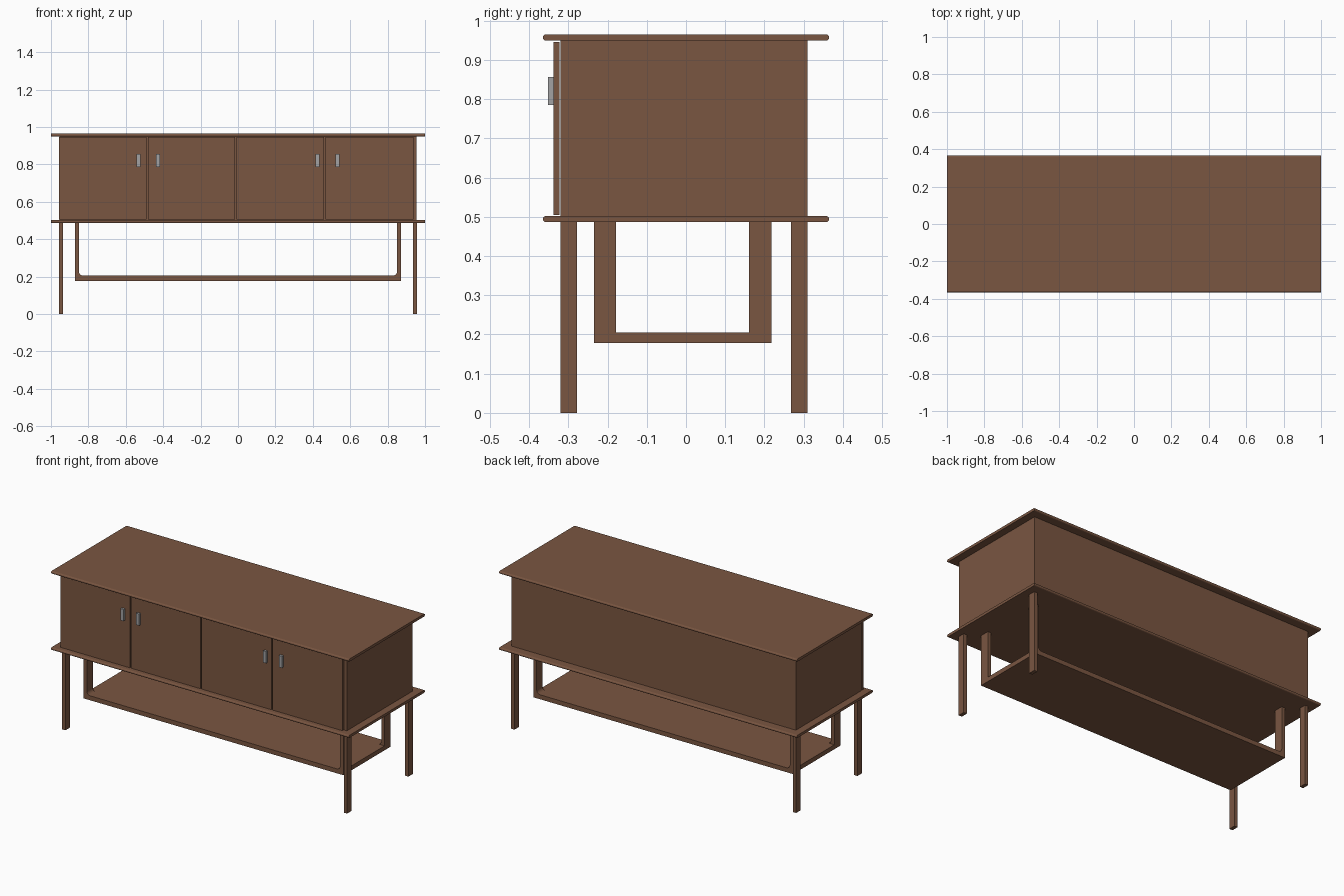
import bpy, math

if "Cube" in bpy.data.objects:
    bpy.data.objects.remove(bpy.data.objects["Cube"])


def material(name, rgb):
    m = bpy.data.materials.new(name)
    m.diffuse_color = (*rgb, 1)
    m.use_nodes = True
    m.node_tree.nodes["Principled BSDF"].inputs["Base Color"].default_value = m.diffuse_color
    return m


wood = material("walnut_wood", (0.195, 0.093, 0.053))
metal = material("grey_metal", (0.36, 0.36, 0.37))


def extrude(name, pts, axis, a, b, mat):
    """Extrude a closed 2D outline along x (outline y,z) or y (outline x,z)."""
    def place(p, t):
        return (t, p[0], p[1]) if axis == "x" else (p[0], t, p[1])
    n = len(pts)
    verts = [place(p, a) for p in pts] + [place(p, b) for p in pts]
    faces = [tuple(range(n)), tuple(range(2 * n - 1, n - 1, -1))]
    faces += [(i, i + n, (i + 1) % n + n, (i + 1) % n) for i in range(n)]
    if axis == "x":
        faces = [f[::-1] for f in faces]
    me = bpy.data.meshes.new(name)
    me.from_pydata(verts, [], faces)
    me.materials.append(mat)
    ob = bpy.data.objects.new(name, me)
    bpy.context.collection.objects.link(ob)
    # consistent outward normals
    import bmesh
    bm = bmesh.new()
    bm.from_mesh(me)
    bmesh.ops.recalc_face_normals(bm, faces=bm.faces)
    bm.to_mesh(me)
    bm.free()
    return ob


def box(name, x0, x1, y0, y1, z0, z1, mat=wood):
    return extrude(name, [(x0, z0), (x1, z0), (x1, z1), (x0, z1)], "y", y0, y1, mat)


# Top and bottom boards with rounded front and back edges
def board(name, z0, z1, half=0.365, steps=6):
    r, zc = (z1 - z0) / 2, (z0 + z1) / 2
    pts = []
    for side in (1, -1):
        for i in range(steps + 1):
            t = -math.pi / 2 + math.pi * i / steps
            pts.append((side * (half - r + r * math.cos(t)), zc + side * r * math.sin(t)))
    extrude(name, pts, "x", -1, 1, wood)


board("top_board", 0.949, 0.965)
board("bottom_board", 0.486, 0.502)

# Cabinet body
box("cabinet_body", -0.955, 0.955, -0.32, 0.31, 0.50, 0.951)

# Four doors with narrow gaps
for i, (x0, x1) in enumerate([(-0.957, -0.489), (-0.481, -0.015),
                              (-0.007, 0.461), (0.469, 0.937)]):
    box(f"door_{i + 1}", x0, x1, -0.338, -0.323, 0.505, 0.946)

# Handles
for i, x in enumerate([-0.533, -0.428, 0.425, 0.531]):
    box(f"handle_{i + 1}", x - 0.0105, x + 0.0105, -0.352, -0.337, 0.785, 0.856, metal)

# Legs
for sx in (-1, 1):
    for y0, y1, row in ((-0.32, -0.278, "front"), (0.268, 0.31, "back")):
        a, b = sorted((sx * 0.935, sx * 0.957))
        box(f"{row}_leg_{'left' if sx < 0 else 'right'}", a, b, y0, y1, 0, 0.49)

# Hanging shelf and its hangers, filleted on the inside
box("hanging_shelf", -0.872, 0.872, -0.235, 0.218, 0.178, 0.205)
R = 0.022
for sx in (-1, 1):
    for y0, y1, row in ((-0.235, -0.178, "front"), (0.161, 0.218, "back")):
        pts = [(0.872, 0.204), (0.872, 0.49), (0.85, 0.49)]
        for i in range(7):
            t = math.pi / 2 * i / 6
            pts.append((0.85 - R + R * math.cos(t), 0.205 + R - R * math.sin(t)))
        pts.append((0.85 - R, 0.204))
        extrude(f"{row}_hanger_{'left' if sx < 0 else 'right'}",
                [(sx * x, z) for x, z in pts], "y", y0, y1, wood)
